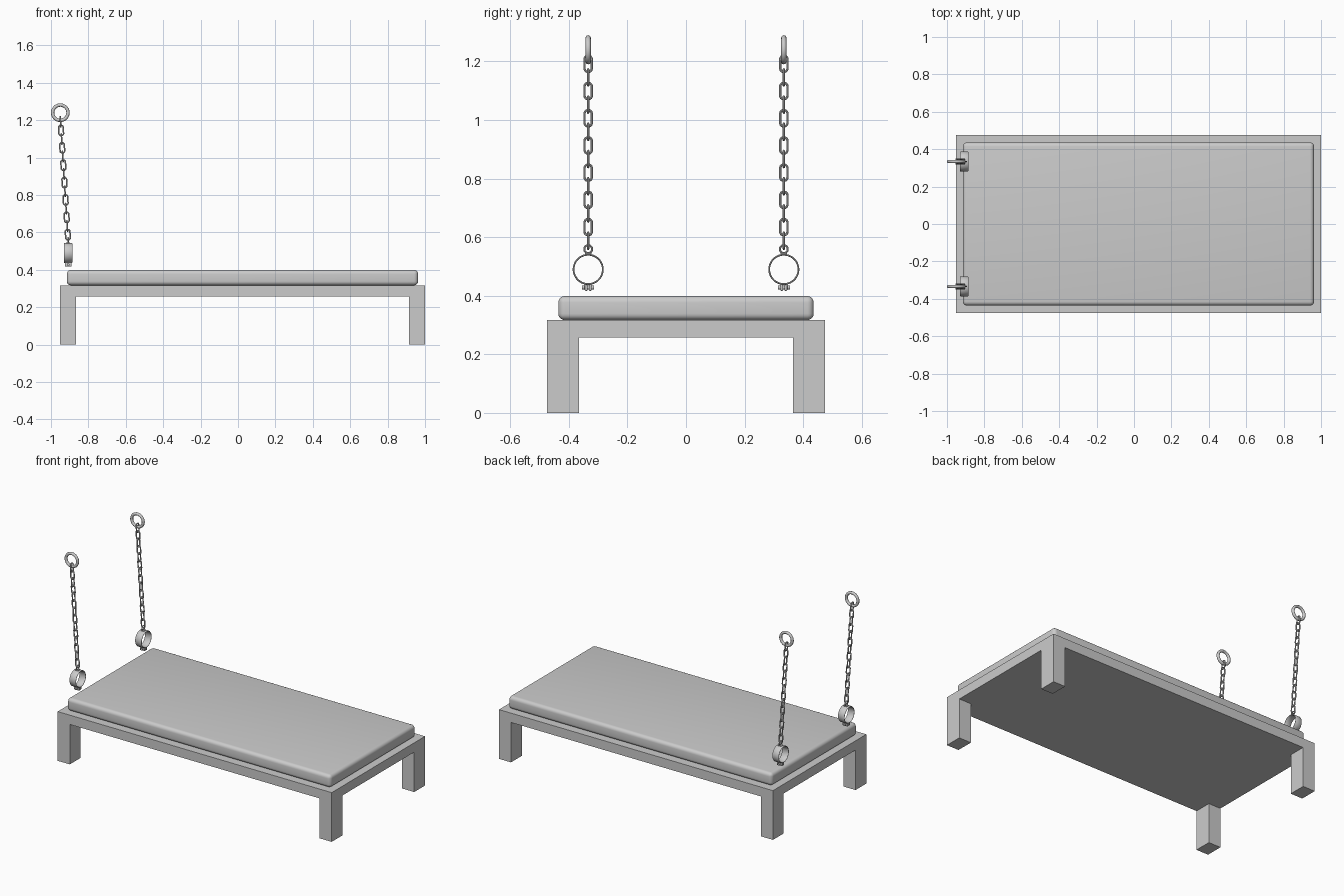
import bpy, bmesh
from math import pi, cos, sin, atan2
from mathutils import Vector, Matrix

if "Cube" in bpy.data.objects:
    bpy.data.objects.remove(bpy.data.objects["Cube"])

CX = 0.024  # bed centre in x


def finish(name, bm, smooth=True):
    bmesh.ops.recalc_face_normals(bm, faces=bm.faces)
    me = bpy.data.meshes.new(name)
    bm.to_mesh(me)
    bm.free()
    ob = bpy.data.objects.new(name, me)
    bpy.context.collection.objects.link(ob)
    if smooth:
        bpy.ops.object.select_all(action='DESELECT')
        ob.select_set(True)
        bpy.context.view_layer.objects.active = ob
        bpy.ops.object.shade_smooth_by_angle(angle=0.7)
    return ob


def sweep(bm, path, profile, axis, mat):
    """Closed planar path swept with a closed profile of (outward, axial) points."""
    n, m = len(path), len(profile)
    rings = []
    for i, p in enumerate(path):
        t = (path[(i + 1) % n] - path[i - 1]).normalized()
        out = t.cross(axis)
        rings.append([bm.verts.new(mat @ (p + out * a + axis * b)) for a, b in profile])
    for i in range(n):
        r, s = rings[i], rings[(i + 1) % n]
        for j in range(m):
            k = (j + 1) % m
            bm.faces.new((r[j], s[j], s[k], r[k]))


def circle(r, n):
    return [(r * cos(2 * pi * i / n), r * sin(2 * pi * i / n)) for i in range(n)]


def loop_path(r, half=0.0, n=32):
    """Circle in the yz plane, stretched along z into a stadium when half > 0."""
    pts = []
    for i in range(n):
        a = 2 * pi * (i + 0.5) / n
        pts.append(Vector((0, r * cos(a), r * sin(a) + (half if a < pi else -half))))
    return pts


X = Vector((1, 0, 0))


def box(bm, c, s, bevel=0.0, seg=3):
    v = bmesh.ops.create_cube(bm, size=1, matrix=Matrix.Translation(c) @ Matrix.Diagonal((*s, 1)))['verts']
    if bevel:
        edges = list({e for w in v for e in w.link_edges})
        bmesh.ops.bevel(bm, geom=edges, offset=bevel, segments=seg, profile=0.5, affect='EDGES')


# Bed frame: slab with four legs extruded from its corners
bm = bmesh.new()
xs, ys = (-0.952, -0.866, 0.914, 1.0), (-0.475, -0.365, 0.365, 0.475)
g = [[bm.verts.new((x, y, 0.257)) for y in ys] for x in xs]
cells = [[bm.faces.new((g[i][j], g[i + 1][j], g[i + 1][j + 1], g[i][j + 1])) for j in range(3)] for i in range(3)]
corners = [cells[i][j] for i in (0, 2) for j in (0, 2)]
ext = bmesh.ops.extrude_edge_only(bm, edges=[e for e in bm.edges if e.is_boundary])
for v in (w for w in ext['geom'] if isinstance(w, bmesh.types.BMVert)):
    v.co.z = 0.317
bmesh.ops.contextual_create(bm, geom=[e for e in ext['geom'] if isinstance(e, bmesh.types.BMEdge)])
for f in corners:
    r = bmesh.ops.extrude_discrete_faces(bm, faces=[f])['faces'][0]
    for v in r.verts:
        v.co.z = 0
bmesh.ops.remove_doubles(bm, verts=bm.verts, dist=1e-5)
finish("bed_frame", bm, False)

# Mattress with rounded edges
bm = bmesh.new()
box(bm, (CX, 0, 0.358), (1.878, 0.872, 0.082), 0.022, 5)
finish("mattress", bm)

# Hanging chains with wall ring and cuff
top, bottom = Vector((-0.949, 0, 1.192)), Vector((-0.910, 0, 0.588))
LINKS = 14
d = bottom - top
tilt = Matrix.Rotation(atan2(-d.x, -d.z), 4, 'Y')
for side, y in (("front", -0.334), ("back", 0.334)):
    off = Vector((0, y, 0))

    bm = bmesh.new()
    sweep(bm, loop_path(0.041, 0, 40), circle(0.009, 12), X,
          Matrix.Translation((-0.95, y, 1.24)) @ Matrix.Rotation(pi / 2, 4, 'Z'))
    finish(side + "_wall_ring", bm)

    bm = bmesh.new()
    for k in range(LINKS):
        m = Matrix.Translation(top + d * k / (LINKS - 1) + off) @ tilt
        if k % 2:
            m = m @ Matrix.Rotation(pi / 2, 4, 'Z')
        sweep(bm, loop_path(0.0125, 0.0155, 20), circle(0.004, 8), X, m)
    finish(side + "_chain", bm)

    # Cuff band, eyelet, mounting pad and bolted clasp
    bm = bmesh.new()
    base = Matrix.Translation((-0.908, y, 0.49))
    band = [(-0.003, -0.020), (-0.001, -0.023), (0.001, -0.023), (0.003, -0.020),
            (0.003, 0.020), (0.001, 0.023), (-0.001, 0.023), (-0.003, 0.020)]
    sweep(bm, loop_path(0.050, 0, 48), band, X, base)
    finish(side + "_cuff_band", bm)

    bm = bmesh.new()
    sweep(bm, loop_path(0.0135, 0, 24), circle(0.0035, 8), X, Matrix.Translation((-0.908, y, 0.559)))
    box(bm, (-0.908, y, 0.544), (0.022, 0.022, 0.006), 0.0015, 2)
    finish(side + "_cuff_eyelet", bm)

    bm = bmesh.new()
    for s in (-1, 1):
        box(bm, (-0.908, y + s * 0.007, 0.430), (0.036, 0.010, 0.026), 0.0025, 2)
    bmesh.ops.create_cone(bm, cap_ends=True, segments=16, radius1=0.007, radius2=0.007, depth=0.041,
                          matrix=Matrix.Translation((-0.908, y, 0.428)) @ Matrix.Rotation(pi / 2, 4, 'X'))
    finish(side + "_cuff_clasp", bm)
